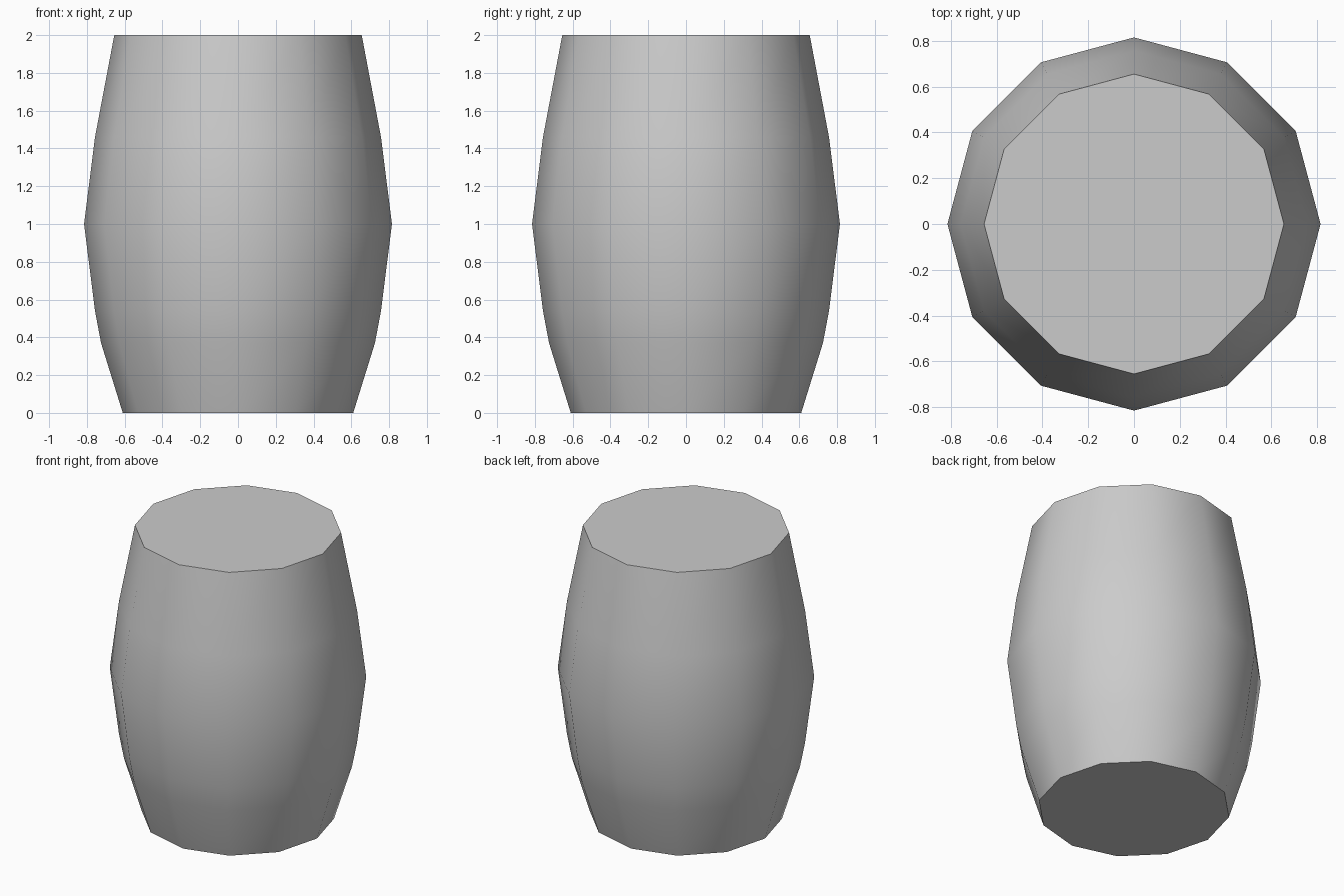
import bpy, bmesh, math

if "Cube" in bpy.data.objects:
    bpy.data.objects.remove(bpy.data.objects["Cube"])

SIDES = 12
# barrel profile: (radius, height)
PROFILE = [(0.61, 0), (0.725, 0.37), (0.757, 0.54), (0.815, 1.0), (0.757, 1.46), (0.655, 2.0)]

bm = bmesh.new()
# rings of the barrel wall
rings = [[bm.verts.new((r * math.cos(2 * math.pi * i / SIDES),
                        r * math.sin(2 * math.pi * i / SIDES), z))
          for i in range(SIDES)] for r, z in PROFILE]
for low, high in zip(rings, rings[1:]):
    for i in range(SIDES):
        j = (i + 1) % SIDES
        bm.faces.new((low[i], low[j], high[j], high[i]))
# flat ends
bm.faces.new(rings[0][::-1])
bm.faces.new(rings[-1])

mesh = bpy.data.meshes.new("barrel")
bm.to_mesh(mesh)
bm.free()
barrel = bpy.data.objects.new("barrel", mesh)
bpy.context.collection.objects.link(barrel)

# smooth wall, sharp rims
bpy.context.view_layer.objects.active = barrel
barrel.select_set(True)
bpy.ops.object.shade_smooth_by_angle(angle=math.radians(45))
